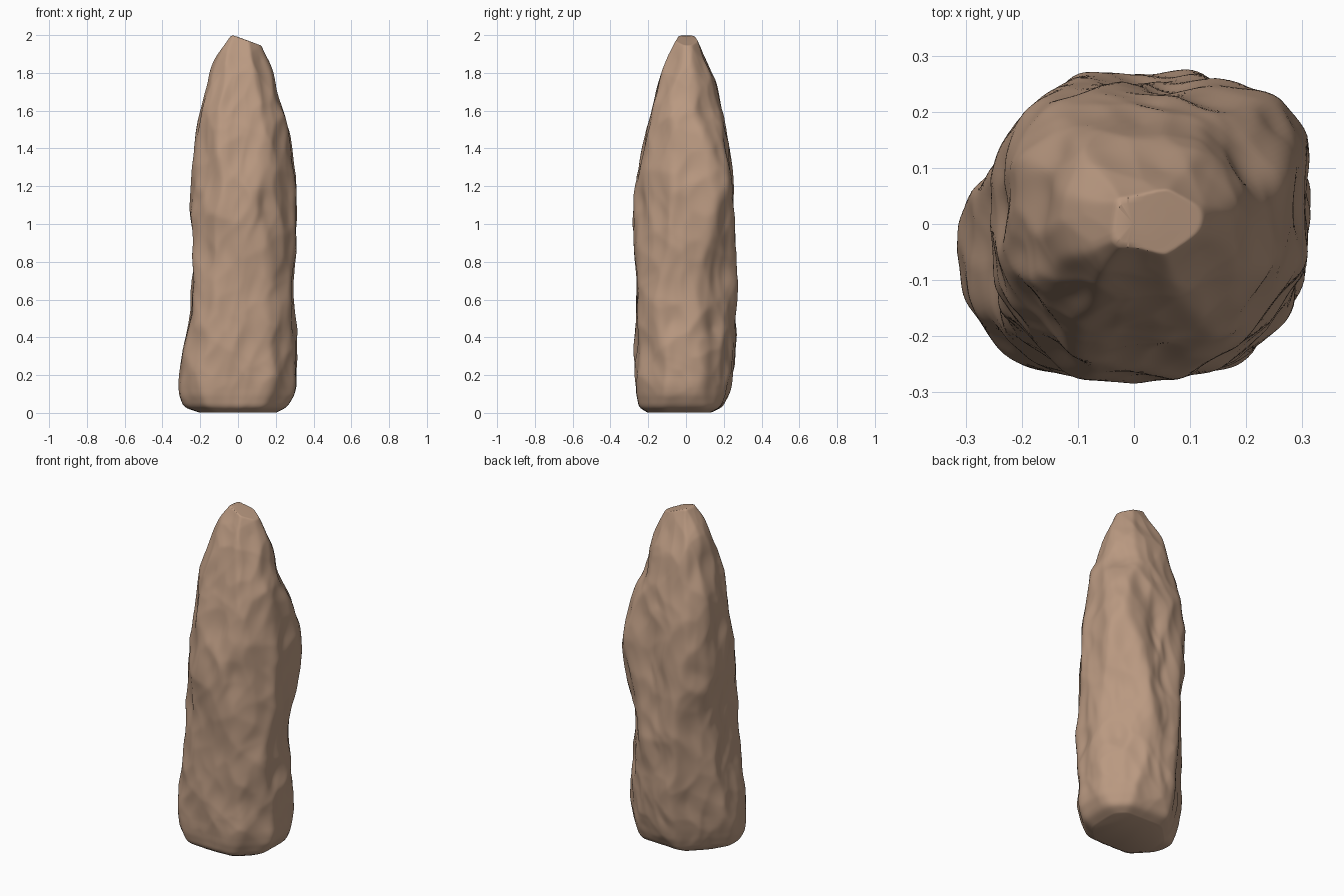
import bpy, bmesh, math
from mathutils import Vector, noise

if "Cube" in bpy.data.objects:
    bpy.data.objects.remove(bpy.data.objects["Cube"])

# Height, then reach of the rock toward E, NE, N, NW, W, SW, S, SE
ROWS = [
    (0.00, .20, .20, .13, .15, .20, .22, .20, .22),
    (0.03, .26, .25, .19, .19, .29, .29, .25, .27),
    (0.12, .31, .275, .23, .22, .325, .325, .27, .30),
    (0.25, .31, .28, .255, .24, .295, .315, .262, .30),
    (0.50, .30, .27, .265, .25, .25, .285, .26, .31),
    (0.80, .30, .285, .26, .25, .24, .27, .265, .30),
    (1.10, .31, .335, .257, .27, .24, .26, .272, .275),
    (1.22, .31, .345, .25, .28, .237, .255, .26, .275),
    (1.45, .28, .29, .215, .25, .22, .235, .222, .25),
    (1.56, .25, .205, .195, .23, .20, .215, .202, .23),
    (1.70, .205, .19, .16, .19, .165, .185, .17, .19),
    (1.82, .175, .155, .12, .145, .142, .14, .12, .14),
    (1.92, .13, .105, .08, .09, .085, .095, .075, .10),
    (2.00, .08, .07, .045, .05, .03, .04, .035, .06),
]
SEGMENTS, RINGS = 160, 200


def reach(z):
    for a, b in zip(ROWS, ROWS[1:]):
        if z <= b[0]:
            t = (z - a[0]) / (b[0] - a[0])
            return [p + (q - p) * t for p, q in zip(a[1:], b[1:])]
    return list(ROWS[-1][1:])


def smooth_reach(z):
    w = min(0.05, z * 0.4, (2 - z) * 0.5)
    samples = [reach(z + w * k / 3) for k in range(-3, 4)]
    return [sum(v) / 7 for v in zip(*samples)]


def radius(angle, sides):
    # Rounded intersection of eight flat sides
    total = sum(max(0, math.cos(angle - k * math.pi / 4)) ** 26 / h ** 26
                for k, h in enumerate(sides))
    return total ** (-1 / 26)


def scoops(p, wide, tall, slant):
    # Tall, slanted hollows divided by soft ridges
    warp = noise.noise(p * 4) * 0.06
    q = Vector((p.x + warp + p.z * slant, p.y + warp, 0)) * wide
    q.z = p.z * tall
    return noise.voronoi(q)[0][0] - 0.52


def chips(p):
    broad = noise.noise(Vector((p.x * 4 + 7, p.y * 4 + 3, p.z * 2.2 + 1)))
    return (0.030 * scoops(p, 6, 2.6, 0.15)
            + 0.020 * scoops(p + Vector((3, 5, 2)), 10, 4.5, -0.2)
            + 0.008 * broad)


# Rock body
bm = bmesh.new()
rings = []
for i in range(RINGS + 1):
    u = i / RINGS
    z = 2 * (u - 0.06 * math.sin(2 * math.pi * u))
    sides = smooth_reach(z)
    fade = min(1, 0.25 + z / 0.25, 0.5 + (2 - z) / 0.4)
    ring = []
    for j in range(SEGMENTS):
        a = 2 * math.pi * j / SEGMENTS
        # Sides twist a little with height so ridges wander
        wander = 0.14 * noise.noise(Vector((math.cos(a), math.sin(a), z * 2.5)))
        r = radius(a + wander, sides)
        d = Vector((math.cos(a), math.sin(a), 0))
        r += chips(d * r + Vector((0, 0, z))) * fade
        # Slanted break across the tip
        top = 2 - 0.36 * max(0, d.x * r + 0.03) - 0.2 * max(0, -d.x * r - 0.03)
        ring.append(bm.verts.new((d.x * r, d.y * r, min(z, top))))
    rings.append(ring)
for lower, upper in zip(rings, rings[1:]):
    for j in range(SEGMENTS):
        k = (j + 1) % SEGMENTS
        bm.faces.new((lower[j], lower[k], upper[k], upper[j]))
bm.faces.new(rings[0][::-1])
tip = bm.verts.new((-0.02, 0, 2))
for j in range(SEGMENTS):
    bm.faces.new((rings[-1][j], rings[-1][(j + 1) % SEGMENTS], tip))
mesh = bpy.data.meshes.new("rock_pillar")
bm.to_mesh(mesh)
bm.free()
rock = bpy.data.objects.new("rock_pillar", mesh)
bpy.context.collection.objects.link(rock)

# Soften the ridges
soft = rock.modifiers.new("soften", "SMOOTH")
soft.factor, soft.iterations = 0.5, 4

# Brown stone
stone = bpy.data.materials.new("brown_stone")
stone.diffuse_color = (0.49, 0.32, 0.22, 1)
stone.use_nodes = True
stone.node_tree.nodes["Principled BSDF"].inputs["Base Color"].default_value = stone.diffuse_color
mesh.materials.append(stone)
bpy.context.view_layer.objects.active = rock
rock.select_set(True)
bpy.ops.object.shade_smooth_by_angle(angle=math.radians(60))
